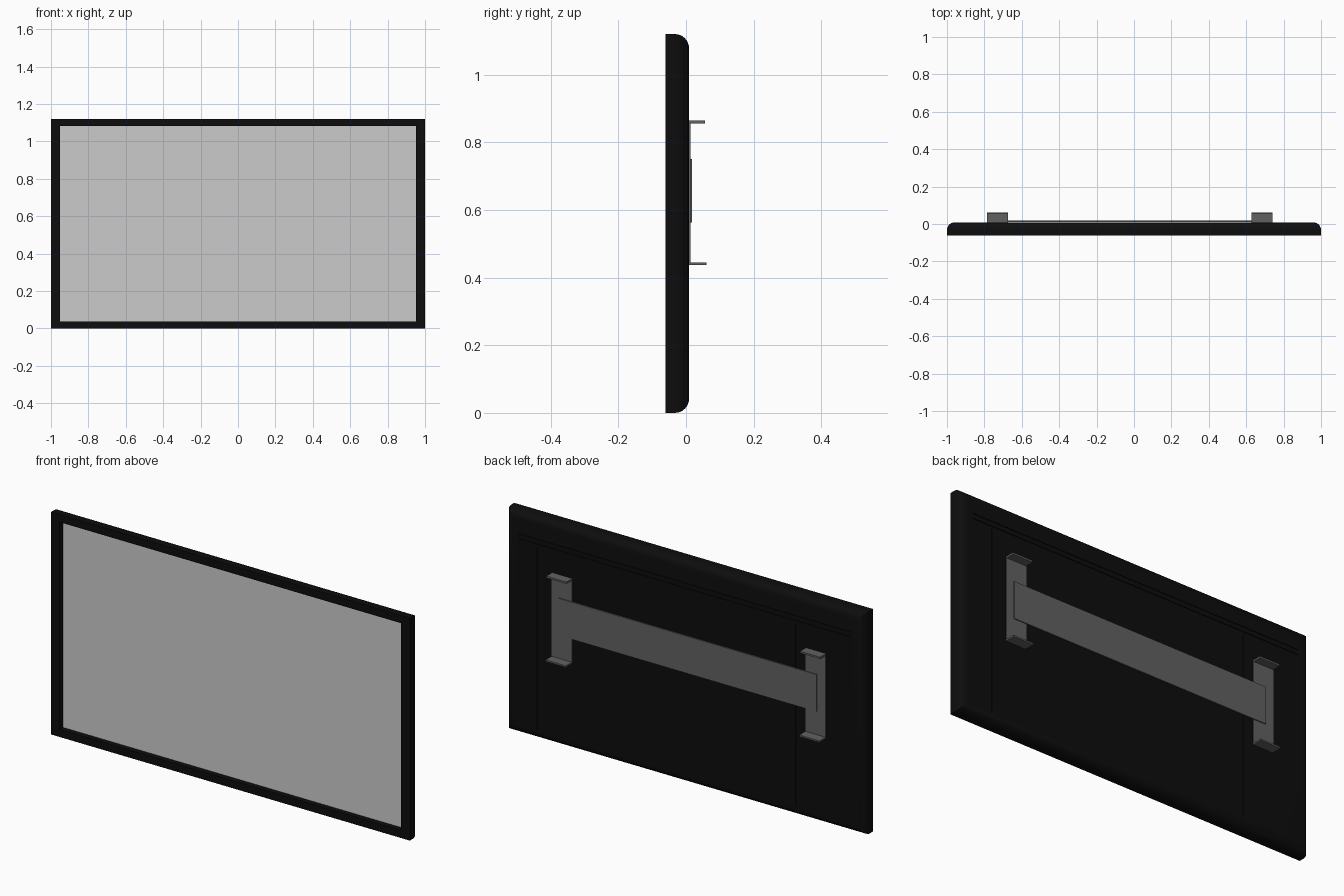
import bpy, bmesh
from mathutils import Vector

if "Cube" in bpy.data.objects:
    bpy.data.objects.remove(bpy.data.objects["Cube"])

H = 1.12              # panel height
FRONT, BACK = -0.061, 0.009


def material(name, value):
    m = bpy.data.materials.new(name)
    m.diffuse_color = (value, value, value, 1)
    m.use_nodes = True
    m.node_tree.nodes["Principled BSDF"].inputs["Base Color"].default_value = m.diffuse_color
    return m


def box(name, lo, hi, mat=None):
    lo, hi = Vector(lo), Vector(hi)
    bm = bmesh.new()
    bmesh.ops.create_cube(bm, size=1)
    for v in bm.verts:
        v.co = Vector((c + 0.5) * (b - a) + a for c, a, b in zip(v.co, lo, hi))
    me = bpy.data.meshes.new(name)
    bm.to_mesh(me)
    bm.free()
    ob = bpy.data.objects.new(name, me)
    bpy.context.collection.objects.link(ob)
    if mat:
        me.materials.append(mat)
    return ob


def cut(target, name, lo, hi):
    c = box(name, lo, hi, black)
    c.hide_render = True
    c.hide_viewport = True
    c.display_type = 'WIRE'
    mod = target.modifiers.new(name, 'BOOLEAN')
    mod.operation = 'DIFFERENCE'
    mod.solver = 'EXACT'
    mod.object = c


black = material("black_plastic", 0.004)
steel = material("dark_steel", 0.12)

# Housing: slab with the four back edges rounded over
housing = box("housing", (-1, FRONT, 0), (1, BACK, H), black)
bm = bmesh.new()
bm.from_mesh(housing.data)
edges = [e for e in bm.edges if all(v.co.y > 0 for v in e.verts)]
bmesh.ops.bevel(bm, geom=edges, offset=0.042, segments=8, profile=0.5, affect='EDGES')
bm.to_mesh(housing.data)
bm.free()
bpy.context.view_layer.objects.active = housing
housing.select_set(True)
bpy.ops.object.shade_smooth_by_angle(angle=0.6)

# Recess for the screen
cut(housing, "screen_recess", (-0.951, FRONT - 0.05, 0.038), (0.951, -0.03, H - 0.038))

# Fine panel seams on the back
for i, z in enumerate((0.985, 1.01)):
    cut(housing, f"seam_cutter_h{i}", (-0.93, BACK - 0.004, z), (0.93, BACK + 0.02, z + 0.004))
for i, x in enumerate((-0.62, 0.82)):
    cut(housing, f"seam_cutter_v{i}", (x, BACK - 0.004, 0.05), (x + 0.004, BACK + 0.02, 0.97))

# Screen
box("screen", (-0.951, -0.034, 0.038), (0.951, -0.029, H - 0.038))

# Wall brackets: upright plate with a flange at each end
for side, x0, x1 in (("left", -0.787, -0.674), ("right", 0.627, 0.74)):
    box(f"{side}_bracket_plate", (x0, BACK - 0.001, 0.437), (x1, 0.013, 0.865), steel)
    box(f"{side}_bracket_top_flange", (x0, BACK, 0.856), (x1, 0.056, 0.865), steel)
    box(f"{side}_bracket_bottom_flange", (x0, BACK, 0.437), (x1, 0.061, 0.445), steel)

# Cross bar joining the brackets
box("cross_bar", (-0.74, 0.012, 0.563), (0.70, 0.018, 0.75), steel)
